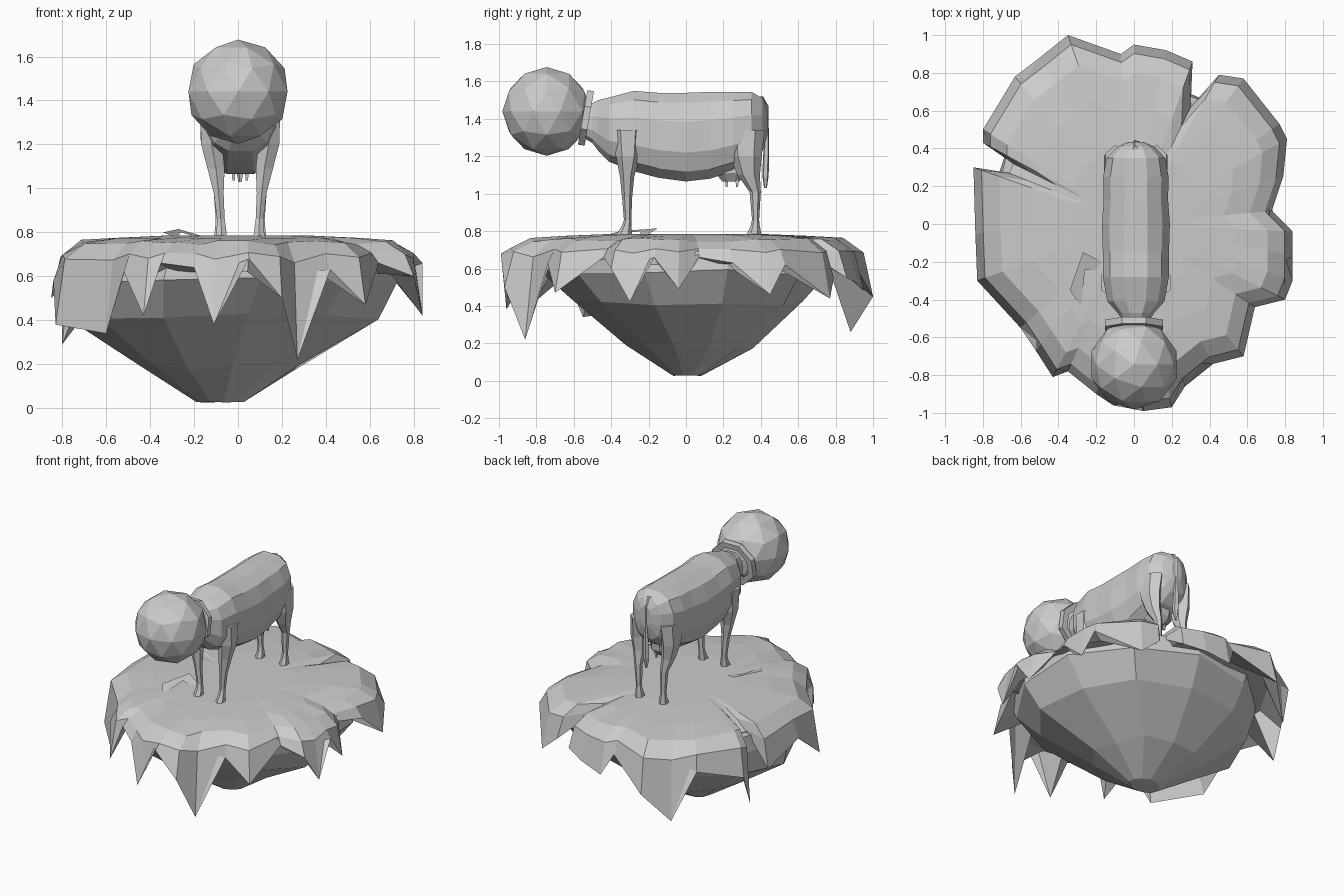
import bpy, bmesh, random
from math import sin, cos, pi
from mathutils import Vector, Matrix

if "Cube" in bpy.data.objects:
    bpy.data.objects.remove(bpy.data.objects["Cube"])

random.seed(4)


def finish(name, bm):
    bmesh.ops.recalc_face_normals(bm, faces=bm.faces)
    me = bpy.data.meshes.new(name)
    bm.to_mesh(me)
    bm.free()
    ob = bpy.data.objects.new(name, me)
    bpy.context.collection.objects.link(ob)
    return ob


def loft(name, rings, cap_start=True, cap_end=True):
    """Skin a list of equally sized closed rings."""
    bm = bmesh.new()
    vs = [[bm.verts.new(p) for p in r] for r in rings]
    n = len(vs[0])
    for a, b in zip(vs, vs[1:]):
        for i in range(n):
            j = (i + 1) % n
            bm.faces.new((a[i], a[j], b[j], b[i]))
    for ring, on in ((vs[0], cap_start), (vs[-1], cap_end)):
        if on:
            mid = bm.verts.new(sum((v.co for v in ring), Vector()) / n)
            for i in range(n):
                bm.faces.new((ring[i], ring[(i + 1) % n], mid))
    return finish(name, bm)


def flat_ring(x, y, z, rx, ry, n=6, jitter=0.0):
    """Horizontal elliptical ring."""
    out = []
    for i in range(n):
        a = 2 * pi * (i + 0.5) / n
        k = 1 + random.uniform(-jitter, jitter)
        out.append((x + rx * k * cos(a), y + ry * k * sin(a),
                    z + random.uniform(-jitter, jitter) * 0.4))
    return out


def upright_ring(x, y, top, bottom, w, n=12, power=0.8):
    """Rounded-box ring standing across the y axis."""
    h, m = (top - bottom) / 2, (top + bottom) / 2
    out = []
    for i in range(n):
        a = 2 * pi * (i + 0.5) / n
        c, s = cos(a), sin(a)
        out.append((x + w * abs(c) ** power * (1 if c > 0 else -1), y,
                    m + h / 0.975 * abs(s) ** power * (1 if s > 0 else -1)))
    return out


# Rock underside: (z, centre x, centre y, radius x, radius y)
rock = [(0.70, 0, 0, 0.76, 0.80), (0.58, -0.01, 0, 0.76, 0.77),
        (0.42, -0.05, 0.02, 0.69, 0.64), (0.18, -0.08, 0.03, 0.36, 0.34),
        (0.03, -0.08, 0.01, 0.11, 0.08)]
loft("rock_base", [flat_ring(x, y, z, rx, ry, 11, 0.05 if z > 0.1 else 0.01)
                   for z, x, y, rx, ry in rock])

# Grass turf: edge outline with the height of each drooping point
edge = [(-.35, 1.0, .45), (-.07, .90, .62), (0, .95, .48), (.17, .92, .52),
        (.31, .86, .55), (.30, .62, .70), (.45, .79, .55), (.58, .77, .44),
        (.77, .53, .62), (.81, .45, .46), (.79, .25, .63), (.73, .07, .66),
        (.84, -.04, .49), (.84, -.17, .66), (.84, -.30, .42), (.80, -.40, .60),
        (.64, -.44, .66), (.58, -.70, .47), (.42, -.74, .63), (.27, -.86, .22),
        (.20, -.97, .50), (.05, -.99, .68), (-.11, -.96, .38), (-.20, -.90, .64),
        (-.35, -.78, .66), (-.43, -.81, .42), (-.52, -.67, .62), (-.60, -.55, .34),
        (-.83, -.30, .38), (-.84, -.05, .58), (-.85, .30, .50), (-.66, .27, .70),
        (-.64, .32, .70), (-.80, .43, .29), (-.80, .50, .50), (-.63, .78, .60),
        (-.50, .88, .26)]


def turf_ring(scale, z, jitter=0.0):
    return [(x * scale, y * scale, z + random.uniform(-jitter, jitter)) for x, y, e in edge]


shoulder = [(x * 0.95, y * 0.95, 0.69 + 0.1 * (e - 0.5)) for x, y, e in edge]
loft("grass_turf", [turf_ring(0.4, 0.785), turf_ring(0.65, 0.775),
                    turf_ring(0.84, 0.755, 0.012), shoulder, edge,
                    turf_ring(0.86, 0.62)])

# Small raised turf flap beside the front leg
bm = bmesh.new()
flap = [bm.verts.new(p) for p in ((-.27, -.15, .815), (-.17, -.20, .785), (-.17, -.25, .775),
                                  (-.26, -.24, .80), (-.28, -.44, .775), (-.34, -.35, .80))]
bm.faces.new((flap[0], flap[1], flap[2], flap[3]))
bm.faces.new((flap[0], flap[3], flap[4], flap[5]))
finish("turf_flap", bm)

# Body and neck: (y, top, bottom, half width)
CX = 0.01
body = [(-.60, 1.47, 1.33, .065), (-.50, 1.485, 1.27, .08), (-.47, 1.50, 1.23, .10),
        (-.41, 1.515, 1.17, .155), (-.28, 1.55, 1.12, .18), (-.15, 1.54, 1.085, .18),
        (0, 1.54, 1.065, .185), (.13, 1.545, 1.08, .175), (.25, 1.545, 1.12, .178),
        (.35, 1.545, 1.17, .16), (.41, 1.51, 1.23, .10), (.435, 1.46, 1.32, .04)]
loft("body", [upright_ring(CX, *b) for b in body])

# Head inside the helmet
head = [(-.57, 1.50, 1.34, .07), (-.66, 1.53, 1.35, .085), (-.76, 1.48, 1.33, .065),
        (-.86, 1.42, 1.32, .055)]
loft("head", [upright_ring(0, *h, n=8) for h in head])

# Legs: (x offset, y, z, radius x, radius y)
front_leg = [(.13, -.31, 1.34, .06, .08), (.13, -.31, 1.20, .055, .065),
             (.11, -.315, 1.09, .045, .038), (.098, -.315, .98, .026, .027),
             (.088, -.312, .86, .020, .02), (.086, -.318, .825, .024, .026),
             (.086, -.332, .775, .030, .044)]
hind_leg = [(.11, .32, 1.34, .06, .10), (.12, .32, 1.20, .055, .085),
            (.11, .335, 1.10, .042, .06), (.10, .37, 1.01, .026, .03),
            (.095, .372, .86, .019, .019), (.093, .37, .825, .024, .025),
            (.093, .362, .775, .030, .042)]
for side, s in (("left", -1), ("right", 1)):
    for kind, path in (("front", front_leg), ("hind", hind_leg)):
        loft(f"{kind}_leg_{side}", [flat_ring(CX + s * x, y, z, rx, ry)
                                    for x, y, z, rx, ry in path])

# Tail with a tuft
tail = [(.395, 1.52, .018, .018), (.425, 1.47, .015, .016), (.432, 1.30, .012, .012),
        (.428, 1.20, .020, .017), (.425, 1.10, .022, .018), (.425, 1.03, .008, .008)]
loft("tail", [flat_ring(CX, y, z, rx, ry, 5) for y, z, rx, ry in tail])

# Udder and teats
loft("udder", [flat_ring(CX, .24, z, r, r * 1.1, 8)
               for z, r in ((1.18, .085), (1.11, .08), (1.065, .045))])
for sx in (-1, 1):
    for sy in (-1, 1):
        loft("teat", [flat_ring(CX + sx * .03, .245 + sy * .028, z, r, r, 4)
                      for z, r in ((1.09, .013), (1.035, .008))])

# Helmet globe
bm = bmesh.new()
bmesh.ops.create_icosphere(bm, subdivisions=2, radius=0.237,
                           matrix=Matrix.Translation((0, -.745, 1.44)))
finish("helmet_globe", bm)

# Tilted helmet collar, an open eight-sided band
place = Matrix.Translation((0, -.535, 1.405)) @ Matrix.Rotation(-0.17, 4, 'X')
loops = [(.155, -.018), (.155, .018), (.115, .018), (.115, -.018), (.155, -.018)]
collar = []
for r, d in loops:
    collar.append([place @ Vector((r * 1.07 * cos(2 * pi * (i + .5) / 8), d,
                                   r * 1.03 * sin(2 * pi * (i + .5) / 8))) for i in range(8)])
ring = loft("helmet_collar", collar, False, False)
bm = bmesh.new()
bm.from_mesh(ring.data)
bmesh.ops.remove_doubles(bm, verts=bm.verts, dist=1e-5)
bmesh.ops.recalc_face_normals(bm, faces=bm.faces)
bm.to_mesh(ring.data)
bm.free()
